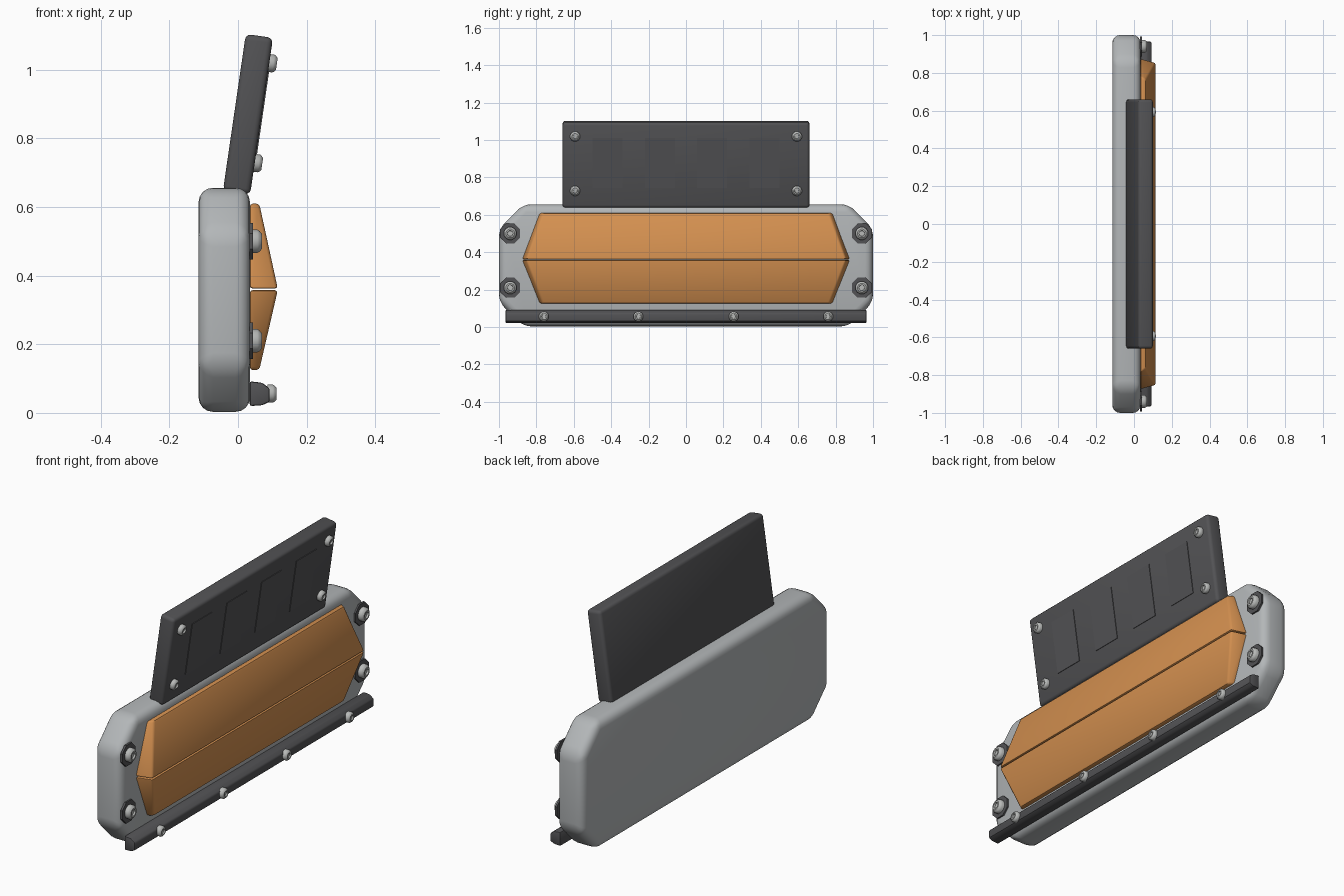
import bpy
import bmesh
import math
from mathutils import Matrix

cube = bpy.data.objects.get("Cube")
if cube:
    bpy.data.objects.remove(cube, do_unlink=True)


def material(name, rgb):
    mat = bpy.data.materials.new(name)
    mat.use_nodes = True
    mat.diffuse_color = (*rgb, 1)
    mat.node_tree.nodes["Principled BSDF"].inputs["Base Color"].default_value = (*rgb, 1)
    return mat


LIGHT = material("light grey paint", (0.45, 0.47, 0.48))
DARK = material("dark grey plastic", (0.085, 0.085, 0.09))
ORANGE = material("orange lens", (0.66, 0.28, 0.08))
STEEL = material("bolt steel", (0.48, 0.49, 0.48))


def loft(name, rings, mat, bevel=0, segments=3, frame=Matrix()):
    """Closed solid through a list of matching rings, with rounded edges."""
    bm = bmesh.new()
    loops = [[bm.verts.new(frame @ Matrix.Translation(p).translation) for p in ring]
             for ring in rings]
    n = len(loops[0])
    for a, b in zip(loops, loops[1:]):
        for i in range(n):
            j = (i + 1) % n
            bm.faces.new((a[i], a[j], b[j], b[i]))
    bm.faces.new(loops[0])
    bm.faces.new(loops[-1])
    bmesh.ops.recalc_face_normals(bm, faces=bm.faces)
    if bevel:
        bmesh.ops.bevel(bm, geom=bm.edges[:], offset=bevel, segments=segments,
                        profile=0.5, affect='EDGES', clamp_overlap=True)
    mesh = bpy.data.meshes.new(name)
    bm.to_mesh(mesh)
    bm.free()
    mesh.materials.append(mat)
    obj = bpy.data.objects.new(name, mesh)
    bpy.context.collection.objects.link(obj)
    bpy.ops.object.select_all(action='DESELECT')
    obj.select_set(True)
    bpy.context.view_layer.objects.active = obj
    bpy.ops.object.shade_smooth_by_angle(angle=math.radians(32))
    return obj


def slab(name, outline, x0, x1, mat, **kw):
    """Extrude a (y, z) outline along x."""
    return loft(name, [[(x, y, z) for y, z in outline] for x in (x0, x1)], mat, **kw)


def rect(y, z, w, h):
    return [(y - w, z - h), (y + w, z - h), (y + w, z + h), (y - w, z + h)]


def lathe(name, profile, sides, mat, frame):
    """Turn an (x, radius) profile around the x axis."""
    angles = [2 * math.pi * (i + 0.5) / sides for i in range(sides)]
    rings = [[(x, r * math.cos(a), r * math.sin(a)) for a in angles] for x, r in profile]
    return loft(name, rings, mat, frame=frame)


BOLT = [(-0.005, 0.027), (0.011, 0.027), (0.016, 0.024), (0.021, 0.018),
        (0.021, 0.012), (0.014, 0.011)]


def bolt(name, frame, size=1):
    lathe(name, [(x * size, r * size) for x, r in BOLT], 12, STEEL, frame)


# Back plate: octagonal outline with soft edges
W, LOW, TOP, CUT = 1.0, 0.003, 0.656, 0.13
half = [(W - CUT, LOW), (W, LOW + CUT), (W, TOP - CUT), (W - CUT, TOP)]
octagon = half + [(-y, z) for y, z in reversed(half)]
slab("back_plate", octagon, -0.115, 0.035, LIGHT, bevel=0.042, segments=4)

# Lens: two wedges meeting at a central ridge
for name, ridge_z, outer_z in (("upper_lens", 0.362, 0.61), ("lower_lens", 0.358, 0.125)):
    rings = []
    for s in (-1, 1):
        rings.append([(0.034, s * 0.877, ridge_z), (0.116, s * 0.855, ridge_z),
                      (0.062, s * 0.765, outer_z), (0.034, s * 0.785, outer_z)])
    loft(name, rings, ORANGE, bevel=0.009, segments=2)

# Lower trim bar, narrowing towards its face
bar = [(0.034, 0.02), (0.034, 0.092), (0.07, 0.088), (0.092, 0.072),
       (0.092, 0.032), (0.07, 0.022)]
loft("trim_bar", [[(x, s * 0.965, z) for x, z in bar] for s in (-1, 1)],
     DARK, bevel=0.006, segments=2)
for i, y in enumerate((-0.76, -0.255, 0.255, 0.76)):
    bolt(f"trim_bolt_{i + 1}", Matrix.Translation((0.091, y, 0.056)))

# Corner bolts with octagonal washers
for side, y in (("right", -0.94), ("left", 0.94)):
    for level, z in (("lower", 0.21), ("upper", 0.5)):
        frame = Matrix.Translation((0.042, y, z))
        lathe(f"{side}_{level}_washer", [(-0.009, 0.058), (0.001, 0.058)], 8, DARK, frame)
        bolt(f"{side}_{level}_bolt", frame, 1.3)

# Leaning upper panel with thin raised pads and four bolts
lean = Matrix.Translation((0.029, 0, 0.87)) @ Matrix.Rotation(math.radians(8.3), 4, 'Y')
slab("upper_panel", rect(0, 0, 0.66, 0.231), -0.04, 0.04, DARK,
     bevel=0.016, segments=3, frame=lean)
for i in range(4):
    slab(f"panel_pad_{i + 1}", rect(0.28 * (i - 1.5), 0.013, 0.08, 0.135),
         0.036, 0.043, DARK, frame=lean)
for y in (-0.593, 0.593):
    for z in (-0.137, 0.157):
        bolt("panel_bolt", lean @ Matrix.Translation((0.041, y, z)))
